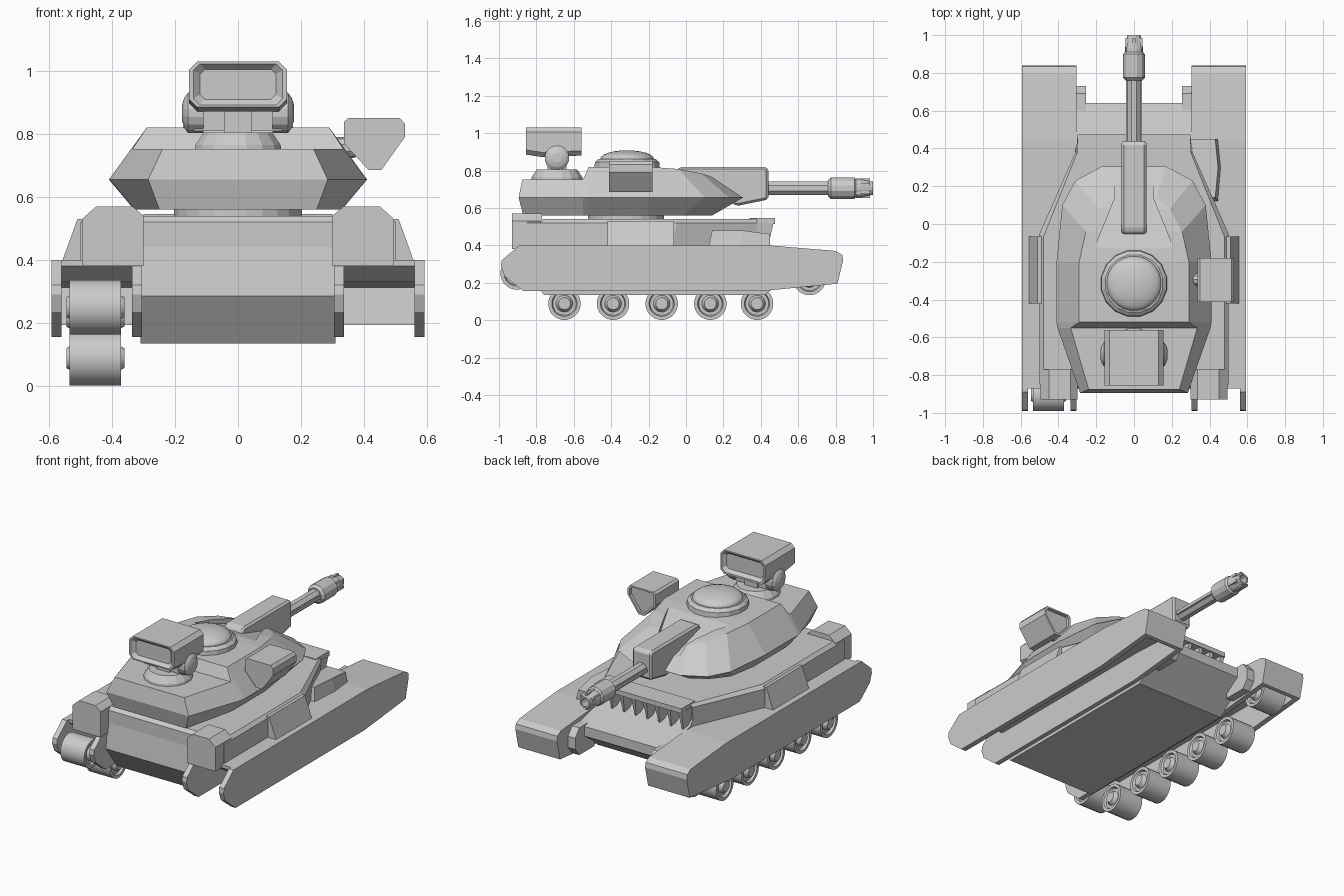
import bpy, bmesh, math
from mathutils import Vector

if "Cube" in bpy.data.objects:
    bpy.data.objects.remove(bpy.data.objects["Cube"])


def mesh_object(name, verts, faces, bevel=0):
    bm = bmesh.new()
    vs = [bm.verts.new(v) for v in verts]
    for f in faces:
        bm.faces.new([vs[i] for i in f])
    bmesh.ops.recalc_face_normals(bm, faces=bm.faces)
    me = bpy.data.meshes.new(name)
    bm.to_mesh(me)
    bm.free()
    ob = bpy.data.objects.new(name, me)
    bpy.context.collection.objects.link(ob)
    if bevel:
        m = ob.modifiers.new("bevel", 'BEVEL')
        m.width, m.segments = bevel, 1
    return ob


def loft(name, rings, strips=False, bevel=0):
    """Skin equal-length closed rings; strips caps left-right symmetric rings with cross bands."""
    n = len(rings[0])
    verts = [p for r in rings for p in r]
    faces = [(k*n+i, k*n+(i+1) % n, (k+1)*n+(i+1) % n, (k+1)*n+i)
             for k in range(len(rings)-1) for i in range(n)]
    for base in (0, (len(rings)-1)*n):
        if strips:
            faces += [(base+i, base+i+1, base+n-2-i, base+n-1-i) for i in range(n//2-1)]
        else:
            faces.append([base+i for i in range(n)])
    return mesh_object(name, verts, faces, bevel)


def sym(half):
    return half + [(-x, y, z) for x, y, z in reversed(half)]


def prism_x(name, yz, x0, x1, bevel=0):
    return loft(name, [[(x, y, z) for y, z in yz] for x in (x0, x1)], bevel=bevel)


def prism_y(name, xz, y0, y1, bevel=0):
    return loft(name, [[(x, y, z) for x, z in xz] for y in (y0, y1)], bevel=bevel)


def box(name, a, b, bevel=0):
    return prism_x(name, [(a[1], a[2]), (b[1], a[2]), (b[1], b[2]), (a[1], b[2])], a[0], b[0], bevel)


def lathe(name, centre, axis, profile, sides, smooth=False):
    """Turn (position, radius) pairs about an axis through centre."""
    rings = []
    for t, r in profile:
        ring = []
        for i in range(sides):
            a = 2*math.pi*(i+.5)/sides
            u, v = r*math.cos(a), r*math.sin(a)
            p = {'X': (t, u, v), 'Y': (u, t, v), 'Z': (u, v, t)}[axis]
            ring.append(Vector(centre)+Vector(p))
        rings.append(ring)
    ob = loft(name, rings)
    if smooth:
        bpy.ops.object.select_all(action='DESELECT')
        ob.select_set(True)
        bpy.context.view_layer.objects.active = ob
        bpy.ops.object.shade_smooth_by_angle(angle=math.radians(30))
    return ob


# Lower hull and upper deck
prism_x("lower_hull", [(-.84, .52), (-.87, .285), (-.76, .135), (.42, .135), (.64, .29),
                       (.64, .35), (.40, .41), (.30, .52)], -.31, .31)
loft("upper_hull", [
    sym([(.50, -.85, .39), (.50, -.07, .39), (.31, .37, .39)]),
    sym([(.50, -.85, .52), (.50, -.05, .52), (.31, .38, .52)]),
    sym([(.48, -.83, .54), (.48, -.07, .54), (.30, .38, .54)])], strips=True)
box("grille_lip", (-.30, .34, .515), (.30, .475, .545))
for i in range(8):
    x = -.285+i*.57/7
    loft("grille_fin", [
        [(x-.012, .36, .40), (x+.012, .36, .40), (x+.004, .44, .40), (x-.004, .44, .40)],
        [(x-.024, .36, .52), (x+.024, .36, .52), (x+.014, .468, .52), (x-.014, .468, .52)]])

# Track covers: side plates, curved-over roof, rear boxes, side panels, nose lugs
plate = [(-.87, .155), (-.97, .235), (-.99, .29), (-.985, .32), (-.89, .40), (.44, .40), (.80, .37),
         (.835, .35), (.84, .32), (.81, .195), (.40, .155)]
roof = [(-.87, .40), (.44, .40), (.80, .37), (.835, .35), (.84, .32), (.81, .195), (.785, .193),
        (.80, .31), (.44, .33), (-.80, .33), (-.87, .38)]
for s in (-1, 1):
    prism_x("outer_skirt", plate, s*.56, s*.593)
    prism_x("inner_skirt", plate, s*.305, s*.337)
    prism_x("track_roof", roof, s*.337, s*.56)
    prism_y("rear_box", [(s*x, z) for x, z in [(.30, .38), (.495, .38), (.495, .53), (.45, .57),
                                              (.335, .57), (.30, .54)]], -.93, -.77)
    prism_y("side_panel", [(s*.48, .40), (s*.557, .40), (s*.51, .53), (s*.48, .53)], -.42, -.065)
    prism_x("nose_lug", [(.54, .36), (.69, .36), (.73, .31), (.73, .24), (.69, .19), (.54, .19)],
            s*.255, s*.31)

# Stowage box on the right front deck only
loft("deck_stowage", [[(.34, .12, z0), (.445, .12, z0), (.46, .30, z0), (.445, .45, z0), (.30, .45, z0)]
                      if z0 < .45 else
                      [(.34, .14, .48), (.43, .14, .48), (.445, .30, .48), (.43, .45, .46), (.30, .45, .46)]
                      for z0 in (.39, .48)])

# Road wheels and idlers, fitted on the left side only
half = [(-.092, .022), (-.092, .032), (-.068, .045), (-.068, .062), (-.082, .068), (-.082, .087)]
wheel = half + [(-t, r) for t, r in reversed(half)]
for y, z in [(-.65, .088), (-.39, .088), (-.13, .088), (.13, .088), (.38, .088), (-.905, .25), (.66, .22)]:
    lathe("road_wheel", (-.453, y, z), 'X', wheel, 24, smooth=True)

# Turret: stepped bustle, wide waist, rounded bow with a sloping gun notch
lathe("turret_ring", (0, -.32, 0), 'Z', [(.51, .205), (.57, .205)], 24)
turret = loft("turret", [
    sym([(.25, -.87, .56), (.325, -.55, .56), (.33, -.52, .56), (.33, -.2, .56),
         (.30, -.02, .56), (.22, .08, .56), (.12, .14, .56)]),
    sym([(.285, -.895, .655), (.405, -.55, .655), (.41, -.52, .655), (.41, -.2, .655),
         (.38, .10, .655), (.31, .23, .655), (.17, .305, .655)]),
    sym([(.24, -.875, .752), (.335, -.55, .752), (.29, -.52, .82), (.29, -.2, .82),
         (.255, -.04, .808), (.19, .08, .785), (.12, .14, .765)])], strips=True)
cutter = loft("notch_cutter", [
    sym([(.21, -.13, .815), (.10, .14, .735), (.10, .41, .655)]),
    sym([(.21, -.13, .95), (.10, .14, .95), (.10, .41, .95)])], strips=True)
cutter.hide_render = True
cut = turret.modifiers.new("gun_notch", 'BOOLEAN')
cut.operation, cut.object, cut.solver = 'DIFFERENCE', cutter, 'EXACT'
bpy.context.view_layer.objects.active = turret
bpy.ops.object.modifier_apply(modifier=cut.name)
bpy.data.objects.remove(cutter)

# Commander's dome
lathe("dome_base", (0, -.315, 0), 'Z', [(.80, .18), (.845, .175), (.862, .155)], 16)
lathe("dome", (0, -.315, 0), 'Z',
      [(.85, .145)] + [(.862+.046*math.sin(a), .145*math.cos(a)) for a in
                       [math.radians(d) for d in (0, 15, 30, 45, 60, 75, 88)]], 24, smooth=True)

# Gun: housing, fluted barrel, muzzle
prism_x("gun_housing", [(-.055, .80), (-.03, .82), (.43, .82), (.44, .80), (.44, .645), (.27, .61),
                        (.2, .66), (-.055, .75)], -.066, .066, bevel=.012)
lathe("barrel", (0, 0, .705), 'Y', [(.42, .038), (.80, .038)], 8)
for sx in (-1, 1):
    box("barrel_rail", (sx*.026, .42, .695), (sx*.043, .78, .715))
lathe("muzzle", (0, 0, .705), 'Y', [(.76, .045), (.775, .06), (.90, .06), (.91, .05), (.93, .05),
                                    (1.0, .036), (1.0, .025), (.92, .025)], 12)
for i in range(6):
    a = math.pi*(i+.5)/3
    c = (.043*math.cos(a), 0, .705+.043*math.sin(a))
    box("muzzle_claw", (c[0]-.008, .91, c[2]-.008), (c[0]+.008, .985, c[2]+.008))

# Launcher pod on its swivel mount, recessed at both ends
lathe("pod_pedestal", (0, -.69, 0), 'Z', [(.74, .142), (.765, .138), (.805, .11)], 16)
box("pod_post", (-.045, -.74, .79), (.045, -.64, .89))
box("pod_yoke", (-.14, -.73, .81), (.14, -.65, .88))
for s in (-1, 1):
    lathe("pod_trunnion", (0, -.69, .867), 'X', [(s*.11, .066), (s*.158, .066), (s*.17, .05), (s*.178, .025)], 16)


def pod_ring(y, w, z0, z1, c):
    return [(-w+c, y, z0), (w-c, y, z0), (w, y, z0+c), (w, y, z1-c),
            (w-c, y, z1), (-w+c, y, z1), (-w, y, z1-c), (-w, y, z0+c)]


loft("launcher_pod", [pod_ring(*r) for r in [
    (-.835, .12, .91, 1.005, .015), (-.855, .142, .892, 1.022, .02), (-.855, .155, .885, 1.03, .025),
    (-.77, .155, .872, 1.03, .025), (-.56, .155, .88, 1.03, .025),
    (-.56, .142, .892, 1.022, .02), (-.58, .125, .91, 1.005, .015)]])

# Side sight on the right of the turret
sight = [(.336, .838), (.35, .85), (.515, .85), (.53, .832), (.53, .79), (.455, .685), (.415, .685), (.336, .77)]
cx, cz = .435, .785
inset = [(cx+(x-cx)*.85, cz+(z-cz)*.85) for x, z in sight]
loft("side_sight", [[(x, y, z) for x, z in o] for o, y in
                    ((sight, -.412), (sight, -.18), (inset, -.18), (inset, -.20))])
lathe("sight_arm", (0, -.295, .755), 'X', [(.30, .035), (.35, .035), (.39, .025)], 10)
